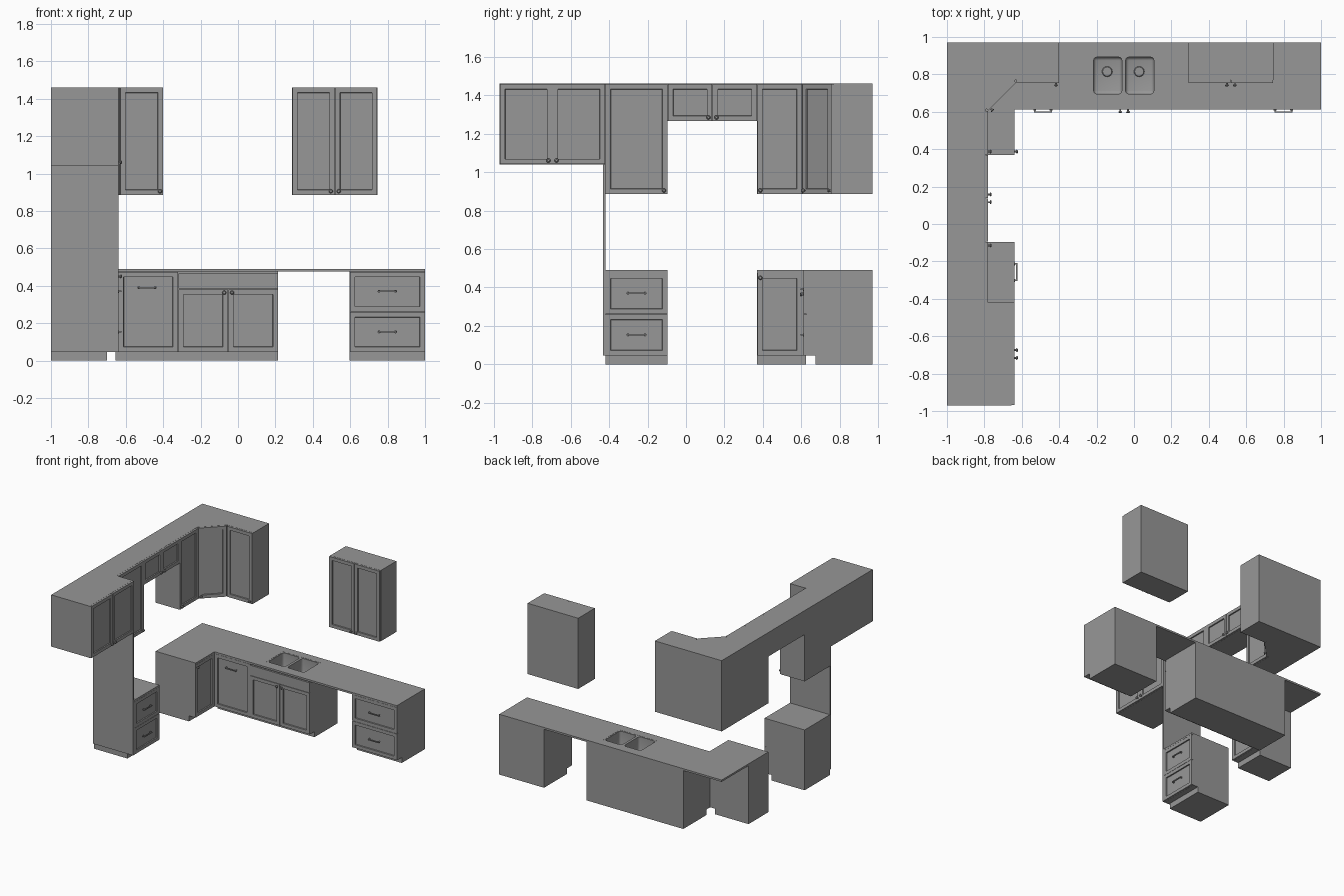
import bpy, bmesh, math
from mathutils import Matrix, Vector

if "Cube" in bpy.data.objects:
    bpy.data.objects.remove(bpy.data.objects["Cube"])

grey = bpy.data.materials.new("grey")
grey.use_nodes = True
COLOUR = (0.31, 0.31, 0.31, 1)
grey.diffuse_color = COLOUR
grey.node_tree.nodes["Principled BSDF"].inputs["Base Color"].default_value = COLOUR

# Local frames: width along x, front towards -y
BACK = Matrix.Identity(4)
LEFT = Matrix.Rotation(math.radians(90), 4, "Z")
DIAGONAL = Matrix.Translation((-0.78, 0.605, 0)) @ Matrix.Rotation(math.radians(45), 4, "Z")
BASE_Y, WALL_Y = 0.612, 0.755      # front planes of the back run
BASE_X, WALL_X = 0.64, 0.78        # front planes of the left run
TOE, TOP, UNDER = 0.045, 0.49, 0.475
LOW, HIGH = 0.885, 1.46
THICK = 0.015


def add(name, bm, frame=BACK):
    bmesh.ops.recalc_face_normals(bm, faces=bm.faces)
    mesh = bpy.data.meshes.new(name)
    bm.to_mesh(mesh)
    bm.free()
    obj = bpy.data.objects.new(name, mesh)
    obj.matrix_world = frame
    mesh.materials.append(grey)
    bpy.context.collection.objects.link(obj)
    return obj


def smooth(obj):
    bpy.ops.object.select_all(action="DESELECT")
    obj.select_set(True)
    bpy.context.view_layer.objects.active = obj
    bpy.ops.object.shade_smooth_by_angle(angle=math.radians(40))


def block(bm, x, y, z):
    centre = Vector((sum(x) / 2, sum(y) / 2, sum(z) / 2))
    size = Matrix.Diagonal((x[1] - x[0], y[1] - y[0], z[1] - z[0], 1))
    return bmesh.ops.create_cube(bm, size=1, matrix=Matrix.Translation(centre) @ size)


def box(name, x, y, z, rounding=0):
    bm = bmesh.new()
    block(bm, x, y, z)
    if rounding:
        bmesh.ops.bevel(bm, geom=bm.edges[:], offset=rounding, segments=3, affect="EDGES", profile=0.5)
    return add(name, bm)


def prism(name, outline, z):
    bm = bmesh.new()
    face = bm.faces.new([bm.verts.new((x, y, z[0])) for x, y in outline])
    top = bmesh.ops.extrude_face_region(bm, geom=[face])["geom"]
    bmesh.ops.translate(bm, vec=(0, 0, z[1] - z[0]),
                        verts=[v for v in top if isinstance(v, bmesh.types.BMVert)])
    return add(name, bm)


def cut(target, cutter):
    mod = target.modifiers.new("cut", "BOOLEAN")
    mod.operation, mod.object, mod.solver = "DIFFERENCE", cutter, "EXACT"
    bpy.context.view_layer.objects.active = target
    bpy.ops.object.modifier_apply(modifier=mod.name)


def front(name, frame, x, face, z, rail=0.038):
    """Door or drawer front with a recessed centre panel."""
    bm = bmesh.new()
    gap = 0.001
    block(bm, (x[0] + gap, x[1] - gap), (face, face + THICK), (z[0] + gap, z[1] - gap))
    bm.normal_update()
    panel = [f for f in bm.faces if f.normal.y < -0.9]
    bmesh.ops.inset_region(bm, faces=panel, thickness=rail)
    bmesh.ops.inset_region(bm, faces=panel, thickness=0.002, depth=-0.009)
    add(name, bm, frame)


def knob(name, frame, x, face, z):
    bm = bmesh.new()
    for r1, r2, start, length in ((0.005, 0.005, 0, 0.012), (0.007, 0.011, 0.009, 0.005), (0.011, 0.006, 0.014, 0.005)):
        place = Matrix.Translation((x, face - start - length / 2, z)) @ Matrix.Rotation(math.radians(90), 4, "X")
        bmesh.ops.create_cone(bm, cap_ends=True, segments=12, radius1=r1, radius2=r2, depth=length, matrix=place)
    smooth(add(name, bm, frame))


def pull(name, frame, x, face, z):
    """Bar handle with two legs and round feet."""
    bm = bmesh.new()
    block(bm, (x - 0.048, x + 0.048), (face - 0.016, face - 0.010), (z - 0.004, z + 0.004))
    for end in (-0.044, 0.044):
        block(bm, (x + end - 0.004, x + end + 0.004), (face - 0.012, face), (z - 0.004, z + 0.004))
        place = Matrix.Translation((x + end, face - 0.002, z)) @ Matrix.Rotation(math.radians(90), 4, "X")
        bmesh.ops.create_cone(bm, cap_ends=True, segments=10, radius1=0.008, radius2=0.008, depth=0.004, matrix=place)
    add(name, bm, frame)


def door_pair(name, frame, x, face, z, knob_z):
    middle = sum(x) / 2
    for side, span, sign in (("a", (x[0], middle), -1), ("b", (middle, x[1]), 1)):
        front(f"{name}_door_{side}", frame, span, face, z)
        knob(f"{name}_knob_{side}", frame, middle + sign * 0.021, face, knob_z)


def drawer_pair(name, frame, x, face):
    for level, z, handle in (("lower", (TOE, 0.26), 0.153), ("upper", (0.26, UNDER), 0.37)):
        front(f"{name}_{level}_drawer", frame, x, face, z)
        pull(f"{name}_{level}_pull", frame, sum(x) / 2, face, handle)


# Worktops
worktop = prism("worktop", [(-1, 0.37), (-BASE_X, 0.37), (-BASE_X, BASE_Y), (1, BASE_Y), (1, 0.97), (-1, 0.97)],
                (UNDER, TOP))
box("left_worktop", (-1, -BASE_X), (-0.42, -0.095), (UNDER, TOP))

# Base cabinet bodies and toe kicks
body_y = (BASE_Y + THICK, 0.97)
body_x = (-1, -BASE_X - THICK)
sink_body = box("sink_cabinet", (-0.655, 0.215), body_y, (TOE, UNDER))
box("sink_toe_kick", (-0.655, 0.215), (0.675, 0.97), (0, TOE))
box("right_drawer_cabinet", (0.597, 1), body_y, (TOE, UNDER))
box("right_toe_kick", (0.597, 1), (0.675, 0.97), (0, TOE))
for name, y in (("corner_cabinet", (0.37, 0.625)), ("left_drawer_cabinet", (-0.42, -0.095))):
    box(name, body_x, y, (TOE, UNDER))
    box(name + "_toe_kick", (-1, -0.70), y, (0, TOE))
box("corner_post", (-0.655, -BASE_X), (0.605, 0.627), (TOE, UNDER))

# Base fronts
front("tall_drawer_front", BACK, (-BASE_X, -0.32), BASE_Y, (TOE, UNDER))
pull("tall_drawer_pull", BACK, -0.487, BASE_Y, 0.39)
door_pair("sink", BACK, (-0.32, 0.215), BASE_Y, (TOE, 0.382), 0.363)
box("sink_false_front", (-0.319, 0.214), (BASE_Y, BASE_Y + THICK), (0.384, 0.466))
drawer_pair("right", BACK, (0.597, 1), BASE_Y)
drawer_pair("left", LEFT, (-0.42, -0.095), BASE_X)
front("corner_base_door", LEFT, (0.37, 0.605), BASE_X, (TOE, UNDER))
knob("corner_base_knob", LEFT, 0.387, BASE_X, 0.45)

# Double sink set into the worktop
opening = box("sink_opening", (-0.225, 0.115), (0.685, 0.902), (0.34, 0.6))
cut(worktop, opening)
cut(sink_body, opening)
bpy.data.objects.remove(opening)
sink = box("sink", (-0.225, 0.115), (0.685, 0.902), (0.345, 0.489))
for name, x in (("left_bowl", (-0.216, -0.065)), ("right_bowl", (-0.045, 0.106))):
    bowl = box(name, x, (0.695, 0.892), (0.37, 0.6), rounding=0.018)
    cut(sink, bowl)
    bpy.data.objects.remove(bowl)
    bm = bmesh.new()
    bmesh.ops.create_cone(bm, cap_ends=True, segments=16, radius1=0.028, radius2=0.024, depth=0.006,
                          matrix=Matrix.Translation((sum(x) / 2 - 0.003, 0.815, 0.373)))
    add(name + "_drain", bm)
smooth(sink)

# Wall cabinet bodies
b, w = WALL_Y + THICK, -WALL_X - THICK
prism("corner_wall_cabinet", [(-1, 0.37), (w, 0.37), (w, 0.611), (-0.636, b), (-0.40, b), (-0.40, 0.97), (-1, 0.97)],
      (LOW, HIGH))
box("right_wall_cabinet", (0.29, 0.745), (b, 0.97), (LOW, HIGH))
box("bridge_cabinet", (-1, w), (-0.095, 0.37), (1.265, HIGH))
box("left_wall_cabinet", (-1, w), (-0.42, -0.095), (LOW, HIGH))
box("tall_end_cabinet", body_x, (-0.97, -0.42), (1.04, HIGH))
box("end_panel", (-1, -BASE_X), (-0.432, -0.42), (TOE, 1.04))

# Wall cabinet fronts
wall = (LOW, HIGH)
door_pair("right_wall", BACK, (0.29, 0.745), WALL_Y, wall, 0.905)
door_pair("bridge", LEFT, (-0.095, 0.37), WALL_X, (1.265, HIGH), 1.285)
door_pair("tall_end", LEFT, (-0.97, -0.42), BASE_X, (1.04, HIGH), 1.06)
for name, frame, x, face, knob_x in (
        ("back_wall", BACK, (-0.63, -0.40), WALL_Y, -0.417),
        ("corner_wall", DIAGONAL, (0, 0.212), 0, 0.018),
        ("side_wall", LEFT, (0.37, 0.605), WALL_X, 0.387),
        ("left_wall", LEFT, (-0.42, -0.095), WALL_X, -0.115)):
    front(name + "_door", frame, x, face, wall)
    knob(name + "_knob", frame, knob_x, face, 0.905)
